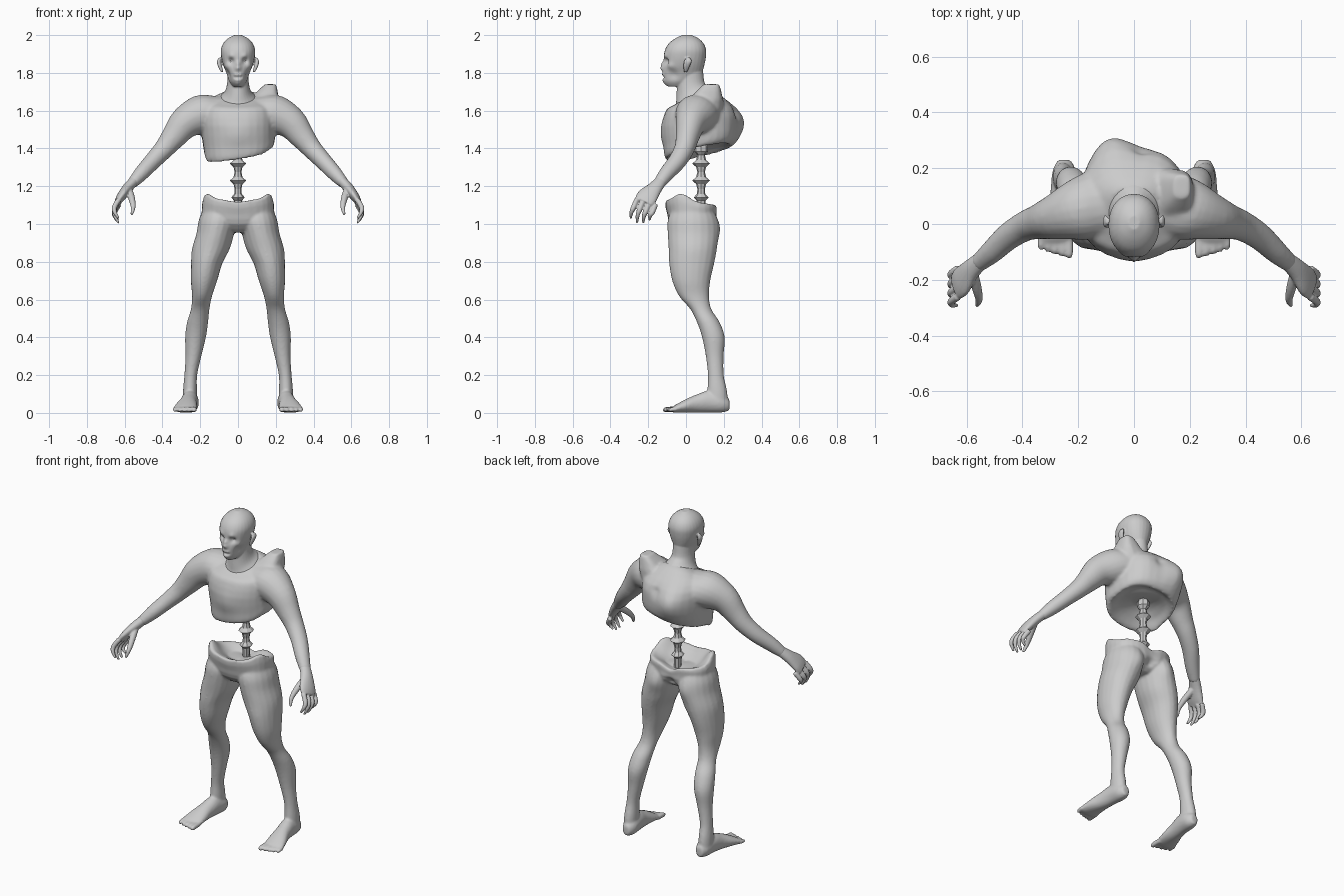
import bpy, bmesh, math
from mathutils import Vector as V


def spline(pts, sub):
    """Catmull-Rom resampling of ring data, so lofts flow smoothly."""
    pts = [list(p) + [p[3]] if len(p) == 4 else list(p) for p in pts]
    pts = [p + [0] * (7 - len(p)) for p in pts]
    out = []
    for i in range(len(pts) - 1):
        a, b, c, d = pts[max(i - 1, 0)], pts[i], pts[i + 1], pts[min(i + 2, len(pts) - 1)]
        for k in range(sub):
            t = k / sub
            out.append([q + .5 * t * (r - p + t * (2 * p - 5 * q + 4 * r - s + t * (3 * (q - r) + s - p)))
                        for p, q, r, s in zip(a, b, c, d)])
    return out + [pts[-1]]


def tube(bm, pts, ref=(0, 1, 0), axis=None, side=1, n=20, power=2.0, sub=4):
    """Loft rings (x, y, z, ra, rb, slope_x, slope_y) into a capped closed skin."""
    pts = spline(pts, sub)
    rings = []
    for i, p in enumerate(pts):
        c, (ra, rb, sx, sy) = V(p[:3]), p[3:]
        t = V(axis) if axis else V(pts[min(i + 1, len(pts) - 1)][:3]) - V(pts[max(i - 1, 0)][:3])
        t.normalize()
        u = V(ref).cross(t).normalized()
        v = t.cross(u)
        ring = []
        for k in range(n):
            a = 2 * math.pi * k / n
            ca, sa = math.cos(a), math.sin(a)
            d = u * ra * math.copysign(abs(ca) ** (2 / power), ca)
            d += v * rb * math.copysign(abs(sa) ** (2 / power), sa)
            q = c + d
            q.z += sx * d.x + sy * d.y
            q.x *= side
            ring.append(bm.verts.new(q))
        rings.append(ring)
    faces = [bm.faces.new(rings[0]), bm.faces.new(rings[-1])]
    for a, b in zip(rings, rings[1:]):
        for k in range(n):
            faces.append(bm.faces.new((a[k], a[(k + 1) % n], b[(k + 1) % n], b[k])))
    bmesh.ops.recalc_face_normals(bm, faces=faces)


def finish(name, bm, voxel=0, pushes=(), smooth=0):
    """Fuse the lofts into one skin, sculpt it with soft pushes, smooth it."""
    me = bpy.data.meshes.new(name)
    bm.to_mesh(me)
    bm.free()
    ob = bpy.data.objects.new(name, me)
    bpy.context.collection.objects.link(ob)
    if voxel:
        m = ob.modifiers.new("fuse", 'REMESH')
        m.mode = 'VOXEL'
        m.voxel_size = voxel
        dg = bpy.context.evaluated_depsgraph_get()
        fused = bpy.data.meshes.new_from_object(ob.evaluated_get(dg))
        ob.modifiers.clear()
        ob.data = fused
    for c, r, off in pushes:
        c, off = V(c), V(off)
        for v in ob.data.vertices:
            d = (v.co - c).length / r
            if d < 3:
                v.co += off * math.exp(-d * d)
    if smooth:
        m = ob.modifiers.new("soften", 'SMOOTH')
        m.factor = 0.5
        m.iterations = smooth
    for p in ob.data.polygons:
        p.use_smooth = bool(voxel)
    return ob


Z = (0, 0, 1)

# Torso with shallow, slanted underside, plus both arms
bm = bmesh.new()
tube(bm, [(0, .07, 1.425, .05, .05), (0, .07, 1.405, .13, .12, .15, .22),
          (.005, .06, 1.376, .174, .167, .16, .22), (.005, .07, 1.43, .19, .185, .08, .1),
          (0, .065, 1.52, .198, .19), (0, .065, 1.60, .195, .175, 0, .05),
          (0, .05, 1.645, .165, .14, 0, .2), (0, .045, 1.678, .09, .085, 0, .4)],
     axis=Z, n=28, power=2.4, sub=2)
for s in (1, -1):
    tube(bm, [(.06, .07, 1.59, .085, .11), (.13, .065, 1.585, .095, .115),
              (.20, .05, 1.577, .104, .11), (.28, .025, 1.535, .086, .082),
              (.34, .008, 1.462, .067, .063), (.39, -.008, 1.40, .054, .054),
              (.45, -.045, 1.335, .046, .049), (.51, -.10, 1.27, .04, .042),
              (.56, -.142, 1.215, .029, .033)], side=s)
# torn shoulder flap on one side
tube(bm, [(.10, .08, 1.58, .10, .11), (.138, .105, 1.66, .078, .09),
          (.172, .135, 1.74, .03, .042)], axis=Z, n=16, power=3, sub=2)
finish("torso_and_arms", bm, .009, [
    ((-.075, .24, 1.53), .10, (-.01, .06, .01)),     # hunched shoulder blade
    ((.10, .22, 1.56), .08, (0, .015, .01)),
    ((.02, .25, 1.58), .03, (0, -.018, 0)),          # spine groove
    ((0, -.12, 1.47), .07, (0, -.012, 0)),
    ((-.17, -.02, 1.36), .04, (0, 0, -.015)),        # torn corners
    ((.18, -.02, 1.41), .04, (.005, 0, .012))], 5)

# Hands
for s, label in ((1, "left"), (-1, "right")):
    bm = bmesh.new()
    tube(bm, [(.545, -.128, 1.233, .027, .031), (.585, -.165, 1.19, .027, .04),
              (.618, -.205, 1.145, .024, .056), (.638, -.225, 1.115, .016, .05)], side=s)
    for i, tip in enumerate((1.03, 1.005, 1.005, 1.02)):
        y = -.272 + .033 * i
        b = 1.13 - .009 * i
        tube(bm, [(.63, y + .012, b, .014), (.654, y - .005, b - .04, .014),
                  (.652, y - .017, (b + tip) / 2 - .018, .011),
                  (.632, y - .02, tip, .006)], side=s, n=10)
    tube(bm, [(.578, -.175, 1.18, .02), (.563, -.23, 1.135, .018),
              (.555, -.272, 1.09, .013), (.563, -.292, 1.05, .007)], side=s, n=10)
    finish(label + "_hand", bm, .0045, (), 2)

# Head and neck
bm = bmesh.new()
prof = [(1.728, -.095, .02, .026), (1.755, -.117, .06, .046), (1.80, -.123, .085, .062),
        (1.84, -.118, .097, .078), (1.88, -.118, .105, .088), (1.92, -.112, .107, .091),
        (1.955, -.092, .094, .079), (1.982, -.058, .067, .054), (2.0, -.02, .03, .02)]
tube(bm, [(0, (a + b) / 2, z, r, (b - a) / 2) for z, a, b, r in prof], axis=Z, n=28, power=2.15)
tube(bm, [(0, .05, 1.61, .14, .125, 0, .3), (0, .045, 1.665, .10, .10, 0, .35),
          (0, .034, 1.70, .07, .085, 0, .3), (0, .025, 1.75, .057, .073), (0, .02, 1.82, .055, .07)],
     axis=Z, n=28)
for s in (1, -1):
    tube(bm, [(.084, -.002, 1.805, .007, .01), (.096, .003, 1.835, .011, .018),
              (.102, .01, 1.862, .01, .022), (.096, .012, 1.88, .006, .012)],
         axis=Z, side=s, n=10)
pushes = [((0, -.125, 1.828), .016, (0, -.02, 0)), ((0, -.122, 1.85), .012, (0, -.012, 0)),
          ((0, -.145, 1.817), .007, (0, .008, 0)), ((0, -.11, 1.745), .022, (0, -.006, 0))]
for s in (1, -1):
    pushes += [((s * .036, -.108, 1.863), .018, (0, .02, 0)),      # eye socket
               ((s * .035, -.105, 1.888), .017, (0, -.008, 0)),    # brow
               ((s * .062, -.07, 1.79), .028, (-s * .01, .006, 0)),  # hollow cheek
               ((s * .06, -.08, 1.835), .02, (s * .005, -.005, 0))]
for x in (-.018, 0, .018):
    pushes += [((x, -.122, 1.776), .008, (0, .008, 0)),
               ((x, -.122, 1.789), .008, (0, -.006, 0)),
               ((x, -.122, 1.763), .008, (0, -.006, 0))]
finish("head_and_neck", bm, .005, pushes, 3)

# Eyes
for s in (1, -1):
    bpy.ops.mesh.primitive_uv_sphere_add(segments=14, ring_count=8, radius=.014,
                                         location=(s * .035, -.078, 1.862))
    bpy.context.object.name = "eye"
    bpy.ops.object.shade_smooth()

# Exposed spine: thin column with flared vertebrae
bm = bmesh.new()
col = [(1.06, .02), (1.125, .022), (1.14, .036), (1.16, .02)]
for z in (1.23, 1.32):
    col += [(z - .045, .018), (z - .018, .024), (z, .043), (z + .018, .024)]
col += [(1.365, .018), (1.385, .034), (1.41, .034), (1.44, .02)]
tube(bm, [(0, .08, z, r, r * 1.1) for z, r in col], axis=Z, n=8, sub=1)
finish("spine", bm)

# Hollow pelvis, legs and feet
bm = bmesh.new()
tube(bm, [(0, .03, .955, .05, .07), (0, .035, 1.0, .16, .12), (0, .033, 1.06, .192, .132),
          (0, .028, 1.118, .186, .138, 0, -.12), (0, .035, 1.108, .155, .10, 0, -.12),
          (0, .05, 1.07, .08, .05)], axis=Z, n=28, power=2.5, sub=2)
for s in (1, -1):
    tube(bm, [(.098, .034, 1.075, .088, .11), (.105, .035, 1.02, .103, .132),
              (.12, .037, .95, .1, .134),
              (.143, .036, .87, .1, .128), (.166, .03, .79, .083, .119),
              (.18, .028, .70, .07, .101), (.19, .042, .62, .053, .08),
              (.20, .078, .55, .049, .056), (.214, .118, .48, .056, .06),
              (.225, .145, .40, .055, .06), (.236, .152, .30, .042, .047),
              (.25, .158, .20, .034, .042), (.254, .165, .12, .037, .052),
              (.255, .168, .05, .038, .055)], axis=Z, side=s)
    tube(bm, [(.25, .230, .042, .022, .03), (.25, .19, .052, .042, .05),
              (.255, .12, .06, .044, .058), (.263, .06, .05, .046, .049),
              (.273, 0, .037, .057, .036), (.281, -.055, .022, .064, .021),
              (.283, -.072, .017, .06, .014)],
         ref=Z, axis=(0, -1, 0), side=s)
    for i in range(5):
        x, r = .232 + .0255 * i, .015 - .0008 * i
        y = -.122 + .007 * i
        tube(bm, [(x, -.05, .02, r), (x, y + .018, .018, r), (x, y, .011, r * .6)],
             ref=Z, side=s, n=10)
finish("pelvis_and_legs", bm, .007, [
    ((.165, -.02, 1.13), .055, (-.005, 0, .035)),    # torn hip points
    ((-.165, -.02, 1.13), .055, (.005, 0, .035)),
    ((0, -.10, 1.13), .08, (0, 0, -.018)),           # lower front rim
    ((0, .15, 1.09), .05, (0, -.01, -.03)),          # dip behind the spine
    ((0, .165, .99), .03, (0, -.03, 0)),             # seat crease
    ((.09, .16, .97), .05, (0, .012, 0)),
    ((-.09, .16, .97), .05, (0, .012, 0))], 5)
